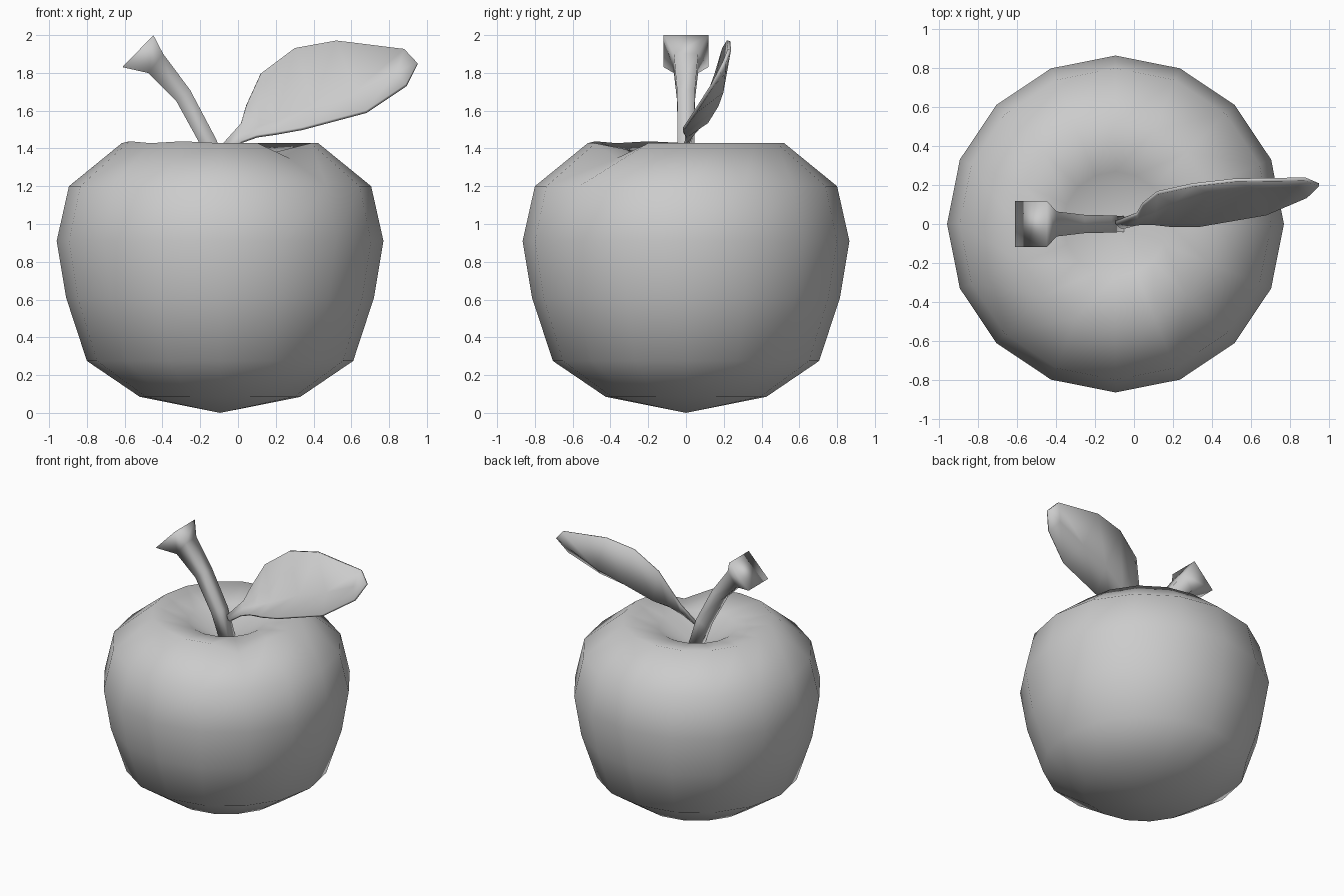
import bpy, math
from mathutils import Vector

if "Cube" in bpy.data.objects:
    bpy.data.objects.remove(bpy.data.objects["Cube"])


def make(name, verts, faces):
    mesh = bpy.data.meshes.new(name)
    mesh.from_pydata(verts, [], faces)
    mesh.polygons.foreach_set("use_smooth", [True] * len(faces))
    mesh.update()
    obj = bpy.data.objects.new(name, mesh)
    bpy.context.collection.objects.link(obj)
    return obj


def bridge(rings, n):
    # quads between consecutive closed rings of n points
    return [(r * n + i, r * n + (i + 1) % n, (r + 1) * n + (i + 1) % n, (r + 1) * n + i)
            for r in range(rings - 1) for i in range(n)]


# Apple body: 16-sided lathe with a dimple on top
CX, N = -0.095, 16
profile = [(0.425, 0.085), (0.705, 0.275), (0.815, 0.61), (0.865, 0.91),
           (0.80, 1.20), (0.52, 1.428), (0.27, 1.37)]
verts = []
for r, z in profile:
    for i in range(N):
        a = 2 * math.pi * i / N
        dz = 0
        if r == 0.52:  # slightly uneven rim
            dz = {14: -0.08, 9: 0.01, 11: 0.01}.get(i, 0)
        verts.append((CX + r * math.cos(a), r * math.sin(a), z + dz))
faces = bridge(len(profile), N)
bottom, top = len(verts), len(verts) + 1
verts += [(CX, 0, 0), (CX, 0, 1.22)]
last = (len(profile) - 1) * N
for i in range(N):
    j = (i + 1) % N
    faces += [(bottom, j, i), (top, last + i, last + j)]
make("apple_body", verts, faces)

# Stem: square section swept along a bent path, flared at the end
path = [(-0.085, 1.225, 0.04), (-0.155, 1.43, 0.044), (-0.29, 1.68, 0.047),
        (-0.435, 1.85, 0.064), (-0.53, 1.915, 0.118)]
tilt = [(-0.3, 1), (-0.42, 1), (-0.65, 0.8), (-0.8, 0.6), (-0.7, 0.68)]
verts = []
for (x, z, h), (dx, dz) in zip(path, tilt):
    d = Vector((dx, 0, dz)).normalized()
    u = Vector((d.z, 0, -d.x))
    for su, sv in ((1, -1), (1, 1), (-1, 1), (-1, -1)):
        verts.append(Vector((x, 0, z)) + u * h * su + Vector((0, h * sv, 0)))
end = 4 * (len(path) - 1)
faces = bridge(len(path), 4) + [(3, 2, 1, 0), (end, end + 1, end + 2, end + 3)]
make("stem", verts, faces)

# Leaf: folded blade from lower edge, midrib and upper edge points
lower = [(-0.06, -0.02, 1.38), (0.02, 0, 1.435), (0.1, 0, 1.465), (0.2, -0.012, 1.48),
         (0.34, -0.01, 1.505), (0.68, 0.05, 1.595), (0.89, 0.14, 1.735)]
middle = [(-0.08, -0.005, 1.39), (0.02, 0.03, 1.475), (0.11, 0.065, 1.51), (0.2, 0.11, 1.54),
          (0.4, 0.165, 1.63), (0.62, 0.19, 1.70), (0.84, 0.2, 1.80)]
upper = [(-0.095, 0.01, 1.405), (0.015, 0.05, 1.53), (0.045, 0.1, 1.63), (0.12, 0.16, 1.795),
         (0.3, 0.2, 1.93), (0.52, 0.225, 1.97), (0.88, 0.23, 1.925)]
verts = [p for row in zip(lower, middle, upper) for p in row]
tip = len(verts)
verts.append((0.95, 0.2, 1.85))
faces = [(3 * s + k, 3 * s + 3 + k, 3 * s + 4 + k, 3 * s + 1 + k)
         for s in range(len(lower) - 1) for k in range(2)]
faces += [(tip - 3, tip, tip - 2), (tip - 2, tip, tip - 1)]
leaf = make("leaf", verts, faces)
thick = leaf.modifiers.new("thickness", "SOLIDIFY")
thick.thickness = 0.018
thick.offset = 0
